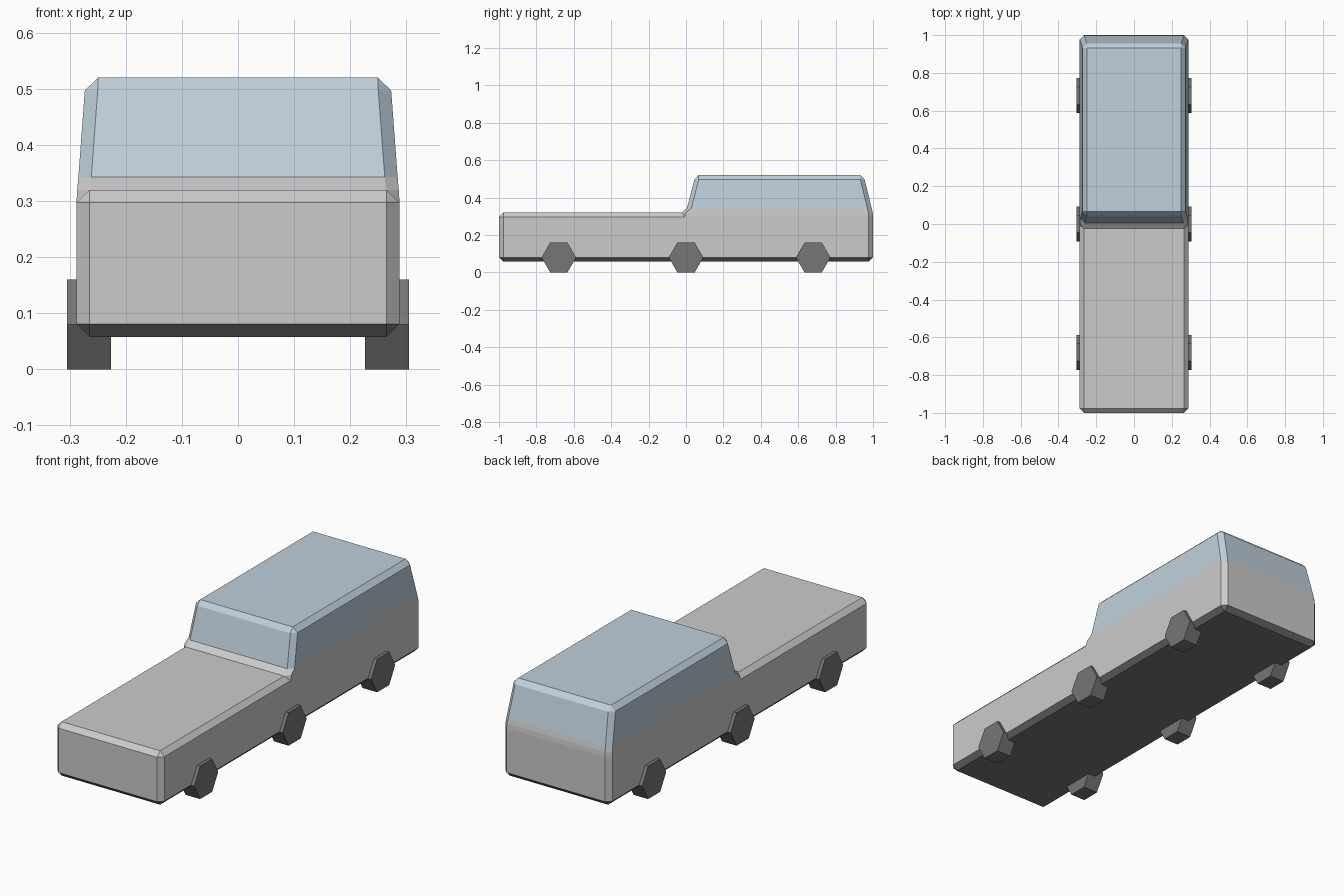
import bpy, bmesh
from math import pi
from mathutils import Matrix

if "Cube" in bpy.data.objects:
    bpy.data.objects.remove(bpy.data.objects["Cube"])


def material(name, rgb):
    m = bpy.data.materials.new(name)
    m.diffuse_color = (*rgb, 1)
    m.use_nodes = True
    m.node_tree.nodes["Principled BSDF"].inputs["Base Color"].default_value = m.diffuse_color
    return m


grey = material("body_grey", (0.8, 0.8, 0.8))
dark = material("dark_rubber", (0.18, 0.18, 0.185))
glass = material("window_glass", (0.52, 0.63, 0.72))


def finish(name, bm, mats):
    bmesh.ops.recalc_face_normals(bm, faces=bm.faces)
    me = bpy.data.meshes.new(name)
    bm.to_mesh(me)
    bm.free()
    for m in mats:
        me.materials.append(m)
    ob = bpy.data.objects.new(name, me)
    bpy.context.collection.objects.link(ob)
    return ob


# Lower body: chamfered box with dark underside
bm = bmesh.new()
bmesh.ops.create_cube(bm, size=1, matrix=Matrix.Translation((0, 0, 0.189))
                      @ Matrix.Diagonal((0.576, 2, 0.262, 1)))
bmesh.ops.bevel(bm, geom=bm.edges[:], offset=0.023, offset_type='OFFSET',
                segments=1, affect='EDGES')
bm.normal_update()
for f in bm.faces:
    f.material_index = int(f.normal.z < -0.3)
finish("body", bm, [grey, dark])

# Cabin: stacked rings with cut corners (z, half width, front y, rear y, corner cut)
rings = [(0.297, 0.288, -0.030, 1.0, 0.023),
         (0.320, 0.2865, -0.025, 0.998, 0.023),
         (0.343, 0.2845, 0.005, 0.993, 0.023),
         (0.497, 0.273, 0.045, 0.955, 0.023),
         (0.520, 0.249, 0.065, 0.932, 0.0)]
bm = bmesh.new()
loops = []
for z, w, f, r, c in rings:
    pts = [(-w + c, f), (w - c, f), (w, f + c), (w, r - c),
           (w - c, r), (-w + c, r), (-w, r - c), (-w, f + c)]
    loops.append([bm.verts.new((x, y, z)) for x, y in pts])
for k, (a, b) in enumerate(zip(loops, loops[1:])):
    for i in range(8):
        j = (i + 1) % 8
        face = bm.faces.new((a[i], a[j], b[j], b[i]))
        face.material_index = int(k >= 2)
roof = bm.faces.new(loops[-1])
roof.material_index = 1
bmesh.ops.remove_doubles(bm, verts=bm.verts[:], dist=0.0005)
finish("cabin", bm, [grey, glass])

# Six hexagonal wheels, three per side
for label, y in (("front", -0.68), ("middle", 0.0), ("rear", 0.68)):
    for side, s in (("left", -1), ("right", 1)):
        bm = bmesh.new()
        bmesh.ops.create_cone(bm, cap_ends=True, segments=6, radius1=0.0924,
                              radius2=0.0924, depth=0.079)
        # put two corners on the fore-aft line, axle along x
        ys = max(v.co.y for v in bm.verts)
        if ys < 0.09:
            bmesh.ops.rotate(bm, verts=bm.verts, matrix=Matrix.Rotation(pi / 6, 3, 'Z'))
        bmesh.ops.rotate(bm, verts=bm.verts, matrix=Matrix.Rotation(pi / 2, 3, 'Y'))
        bmesh.ops.translate(bm, verts=bm.verts, vec=(s * 0.2655, y, 0.08))
        finish(f"{label}_{side}_wheel", bm, [dark])
